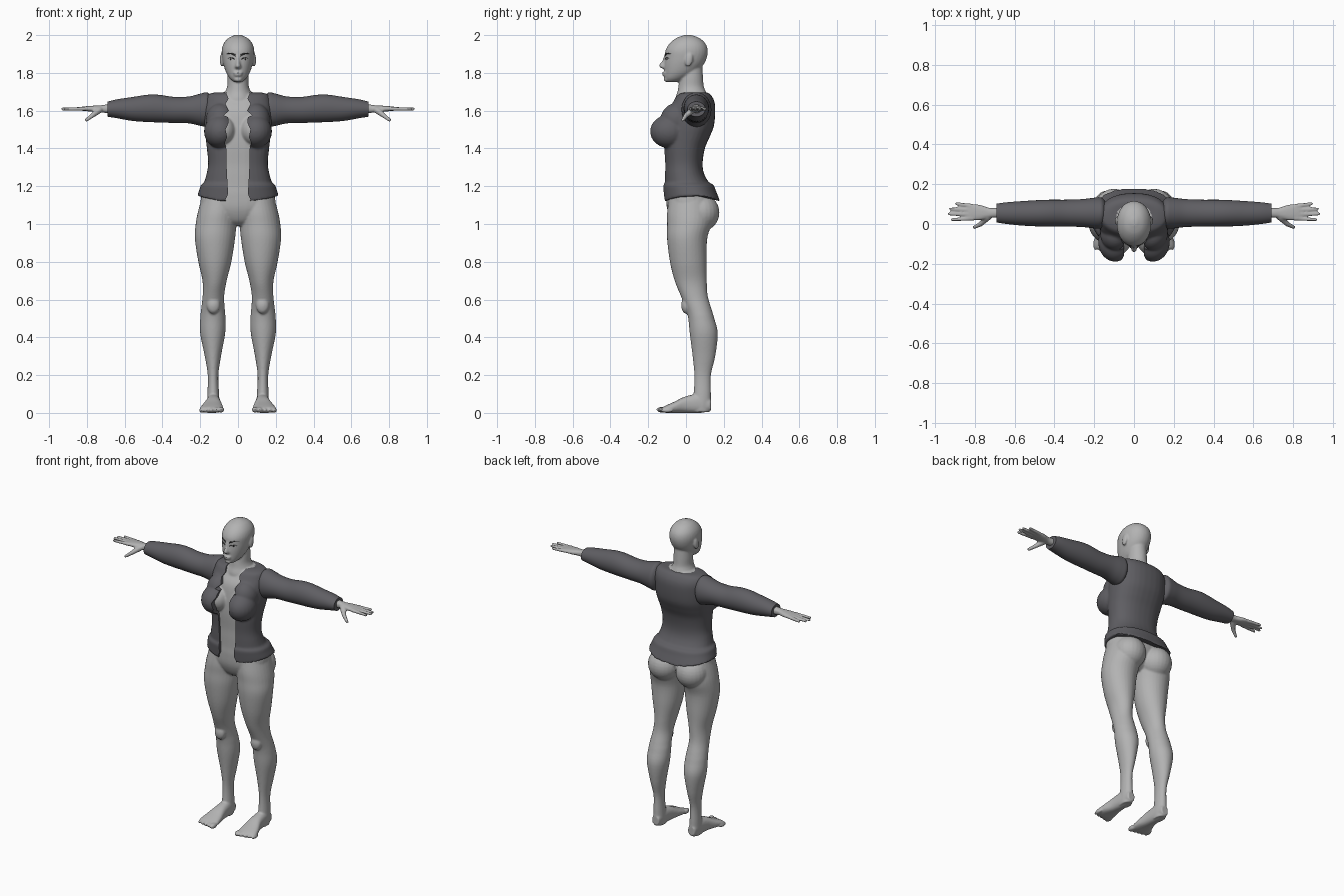
import bpy, bmesh, math
from mathutils import Matrix, Vector

cube = bpy.data.objects.get("Cube")
if cube:
    bpy.data.objects.remove(cube, do_unlink=True)


def material(name, rgb):
    m = bpy.data.materials.new(name)
    m.use_nodes = True
    m.diffuse_color = (*rgb, 1)
    m.node_tree.nodes["Principled BSDF"].inputs["Base Color"].default_value = (*rgb, 1)
    return m


SKIN = material("skin grey", (0.45, 0.45, 0.45))
CLOTH = material("jacket charcoal", (0.115, 0.113, 0.125))
DARK = material("brow dark", (0.04, 0.04, 0.04))


def spline(rows, steps=5):
    """Catmull-Rom interpolation between section rows."""
    out = []
    for i in range(len(rows) - 1):
        p0, p1 = rows[max(i - 1, 0)], rows[i]
        p2, p3 = rows[i + 1], rows[min(i + 2, len(rows) - 1)]
        for k in range(steps):
            t = k / steps
            out.append([b + 0.5 * t * (c - a + t * (2*a - 5*b + 4*c - d + t * (3*(b - c) + d - a)))
                        for a, b, c, d in zip(p0, p1, p2, p3)])
    return out + [list(rows[-1])]


def loft(bm, rows, axis="z", power=2.0, n=32):
    """Closed tube; each row is (position, a0, a1, b0, b1) along the axis."""
    rings = []
    for t, a0, a1, b0, b1 in spline(rows):
        ring = []
        for k in range(n):
            c, s = math.cos(math.tau * k / n), math.sin(math.tau * k / n)
            a = (a0 + a1) / 2 + (a1 - a0) / 2 * math.copysign(abs(c) ** (2 / power), c)
            b = (b0 + b1) / 2 + (b1 - b0) / 2 * math.copysign(abs(s) ** (2 / power), s)
            ring.append(bm.verts.new({"x": (t, a, b), "y": (a, t, b), "z": (a, b, t)}[axis]))
        rings.append(ring)
    for r, q in zip(rings, rings[1:]):
        for k in range(n):
            bm.faces.new((r[k], r[(k + 1) % n], q[(k + 1) % n], q[k]))
    bm.faces.new(rings[0])
    bm.faces.new(rings[-1])


def centred(rows):
    return [(z, -w, w, f, b) for z, w, f, b in rows]


def ball(bm, centre, size, tilt=0):
    m = Matrix.Translation(centre) @ Matrix.Rotation(tilt, 4, "X") @ Matrix.Diagonal((*size, 1))
    bmesh.ops.create_uvsphere(bm, u_segments=24, v_segments=16, radius=1, matrix=m)


def digit(bm, a, b, r0, r1, count=16):
    """Finger segment from a chain of overlapping balls."""
    for k in range(count + 1):
        t = k / count
        ball(bm, Vector(a).lerp(Vector(b), t), [r0 + (r1 - r0) * t] * 3)


def mirror(bm):
    geom = bmesh.ops.duplicate(bm, geom=bm.verts[:] + bm.edges[:] + bm.faces[:])["geom"]
    for v in geom:
        if isinstance(v, bmesh.types.BMVert):
            v.co.x *= -1


def make(name, bm, mat):
    bmesh.ops.recalc_face_normals(bm, faces=bm.faces[:])
    me = bpy.data.meshes.new(name)
    bm.to_mesh(me)
    bm.free()
    ob = bpy.data.objects.new(name, me)
    bpy.context.collection.objects.link(ob)
    me.materials.append(mat)
    return ob


def finish(ob, mat, voxel=0, smooth=0, cutter=None, angle=50):
    """Blend overlapping parts, cut the opening, then shade smooth."""
    if voxel:
        r = ob.modifiers.new("blend", "REMESH")
        r.mode, r.voxel_size = "VOXEL", voxel
        s = ob.modifiers.new("soften", "SMOOTH")
        s.factor, s.iterations = 0.5, smooth
    if cutter:
        b = ob.modifiers.new("opening", "BOOLEAN")
        b.operation, b.solver, b.object = "DIFFERENCE", "EXACT", cutter
    if ob.modifiers:
        dg = bpy.context.evaluated_depsgraph_get()
        me = bpy.data.meshes.new_from_object(ob.evaluated_get(dg))
        ob.modifiers.clear()
        ob.data = me
        me.materials.clear()
        me.materials.append(mat)
    ob.data.shade_smooth()
    ob.data.set_sharp_from_angle(angle=math.radians(angle))


# Torso sections shared by the body and the jacket: height, half width, front, back
TORSO = [(1.2, .185, -.115, .135), (1.26, .168, -.115, .098), (1.32, .158, -.115, .088),
         (1.4, .165, -.12, .1), (1.46, .172, -.12, .125), (1.52, .178, -.115, .148),
         (1.6, .18, -.1, .155), (1.65, .175, -.07, .15), (1.685, .16, -.045, .13),
         (1.697, .12, -.01, .11)]

# ---- Body: one side first
bm = bmesh.new()
loft(bm, [(1.14, .0, .192, -.09, .13), (1.06, .003, .213, -.1, .14), (1.0, .008, .224, -.1, .135),
          (.92, .016, .228, -.1, .112), (.8, .035, .21, -.085, .11), (.7, .06, .188, -.06, .11),
          (.62, .073, .187, -.028, .115), (.55, .07, .195, 0, .135), (.5, .066, .2, .012, .15),
          (.42, .068, .2, .02, .168), (.3, .09, .176, .035, .155), (.2, .104, .16, .044, .132),
          (.1, .1, .162, .04, .132), (.05, .097, .163, .03, .132), (.005, .1, .16, .03, .125)])
ball(bm, (.1, .077, 1.06), (.1, .1, .1))
ball(bm, (.13, .0, .57), (.035, .025, .045))
ball(bm, (.082, -.075, 1.495), (.07, .08, .08))
# Foot and toes
loft(bm, [(.132, .105, .155, .012, .07), (.08, .097, .163, 0, .1), (0, .09, .172, 0, .088),
          (-.06, .08, .192, 0, .06), (-.105, .077, .202, 0, .04), (-.125, .085, .195, .004, .03)], "y", 2.4)
for k in range(5):
    ball(bm, (.09 + .026 * k, -.125 + .006 * k, .017 - .001 * k), (.017 - .0014 * k, .032, .016 - .001 * k))
# Forearm, palm, fingers and thumb
loft(bm, [(.62, .03, .085, 1.585, 1.635), (.7, .032, .08, 1.588, 1.632), (.73, .03, .082, 1.592, 1.628),
          (.77, .02, .095, 1.594, 1.626), (.81, .018, .1, 1.598, 1.623), (.832, .022, .096, 1.6, 1.62)], "x", 2.4)
for y0, x, y1 in [(.027, .922, .022), (.049, .937, .05), (.07, .93, .076), (.09, .9, .102)]:
    digit(bm, (.81, y0, 1.61), (x - .008, y1, 1.609), .011, .0085)
digit(bm, (.735, .035, 1.603), (.77, .0, 1.575), .018, .0125)
digit(bm, (.77, .0, 1.575), (.803, -.017, 1.55), .0125, .009)
# Ear
ball(bm, (.086, .016, 1.868), (.01, .02, .036), -.2)
mirror(bm)

# ---- Body: centre line
loft(bm, centred([(.99, .05, -.04, .05), (1.02, .12, -.075, .09), (1.08, .19, -.1, .12), (1.15, .195, -.105, .13)]
                 + [(z, w - .014, f + .012, b - .014) for z, w, f, b in TORSO]), power=2.3)
loft(bm, centred([(1.6, .09, -.06, .11), (1.66, .084, -.058, .115), (1.7, .068, -.045, .105),
                  (1.73, .057, -.04, .094), (1.78, .055, -.032, .09), (1.85, .05, -.02, .085)]))
loft(bm, centred([(1.752, .022, -.1, -.045), (1.77, .043, -.112, 0), (1.8, .062, -.114, .05),
                  (1.84, .076, -.115, .09), (1.88, .084, -.112, .11), (1.92, .086, -.108, .115),
                  (1.955, .076, -.087, .103), (1.985, .05, -.05, .07), (2.001, .014, -.005, .025)]), power=2.1)
# Nose, lips and chin
loft(bm, centred([(1.892, .009, -.117, -.08), (1.865, .01, -.126, -.08), (1.84, .015, -.143, -.08),
                  (1.83, .018, -.138, -.08), (1.822, .013, -.122, -.08)]))
ball(bm, (0, -.111, 1.8), (.026, .016, .007))
ball(bm, (0, -.11, 1.788), (.023, .016, .007))
ball(bm, (0, -.098, 1.766), (.024, .02, .015))
finish(make("body", bm, SKIN), SKIN, voxel=.006, smooth=3, angle=80)

# ---- Brows and eyes, following the curve of the face
def face_strip(bm, x0, x1, z0, z1, thick, arch):
    rows = []
    for k in range(6):
        t = k / 5
        x = x0 + (x1 - x0) * t
        y = -.112 * math.sqrt(1 - (x / .085) ** 2)
        z = z0 + (z1 - z0) * t + arch * math.sin(math.pi * t)
        h = thick * (1.15 - t)
        rows.append((x, y - .003, y + .006, z - h, z + h))
    loft(bm, rows, "x", n=12)


for name, strips in {"eyebrows": [(.014, .064, 1.893, 1.9, .005, .006)],
                     "eyelashes": [(.018, .054, 1.873, 1.876, .003, .006)]}.items():
    bm = bmesh.new()
    for strip in strips:
        face_strip(bm, *strip)
    if name == "eyelashes":
        ball(bm, (.036, -.1, 1.873), (.007, .004, .005))
    mirror(bm)
    finish(make(name, bm, DARK), DARK)

# ---- Jacket: bust, then flared hem, then the main panel
bm = bmesh.new()
ball(bm, (.095, -.09, 1.49), (.085, .1, .088))
ball(bm, (.092, -.05, 1.55), (.078, .085, .09))
mirror(bm)
loft(bm, centred(TORSO), power=2.3)
hem = bmesh.new()
loft(hem, centred([(1.225, .168, -.108, .11), (1.208, .195, -.122, .145),
                   (1.185, .204, -.121, .16), (1.15, .216, -.116, .183)]), power=2.3, n=48)
for v in hem.verts:
    v.co.z -= .035 * (1 - min(1, abs(v.co.x) / .216) ** 2) * max(0, min(1, (1.208 - v.co.z) / .058))
hem_mesh = bpy.data.meshes.new("hem_helper")
hem.to_mesh(hem_mesh)
hem.free()
bm.from_mesh(hem_mesh)
bpy.data.meshes.remove(hem_mesh)

# Ragged front opening
edge = [(.05, 1.0), (.06, 1.1), (.066, 1.13), (.052, 1.16), (.056, 1.22), (.06, 1.3), (.062, 1.4),
        (.07, 1.43), (.058, 1.46), (.066, 1.5), (.05, 1.535), (.052, 1.565), (.075, 1.575),
        (.05, 1.6), (.066, 1.635), (.05, 1.665), (.062, 1.69), (.06, 1.8)]
cut = bmesh.new()
face = cut.faces.new([cut.verts.new((x, -.5, z)) for x, z in edge]
                     + [cut.verts.new((-x, -.5, z)) for x, z in reversed(edge)])
moved = bmesh.ops.extrude_face_region(cut, geom=[face])["geom"]
for v in moved:
    if isinstance(v, bmesh.types.BMVert):
        v.co.y = 0
cutter = make("opening_cutter", cut, CLOTH)
cutter.hide_render = True
finish(make("jacket", bm, CLOTH), CLOTH, voxel=.007, smooth=4, cutter=cutter, angle=45)
bpy.data.objects.remove(cutter, do_unlink=True)

# ---- Sleeves
bm = bmesh.new()
loft(bm, [(.145, -.005, .115, 1.54, 1.68), (.165, -.022, .133, 1.515, 1.697), (.2, -.022, .132, 1.52, 1.69),
          (.26, -.015, .125, 1.533, 1.675), (.34, -.013, .122, 1.535, 1.673), (.42, -.013, .122, 1.538, 1.684),
          (.48, -.012, .12, 1.54, 1.684), (.56, -.008, .115, 1.546, 1.672), (.64, 0, .109, 1.56, 1.66),
          (.69, .008, .102, 1.568, 1.648)], "x")
mirror(bm)
finish(make("sleeves", bm, CLOTH), CLOTH)
